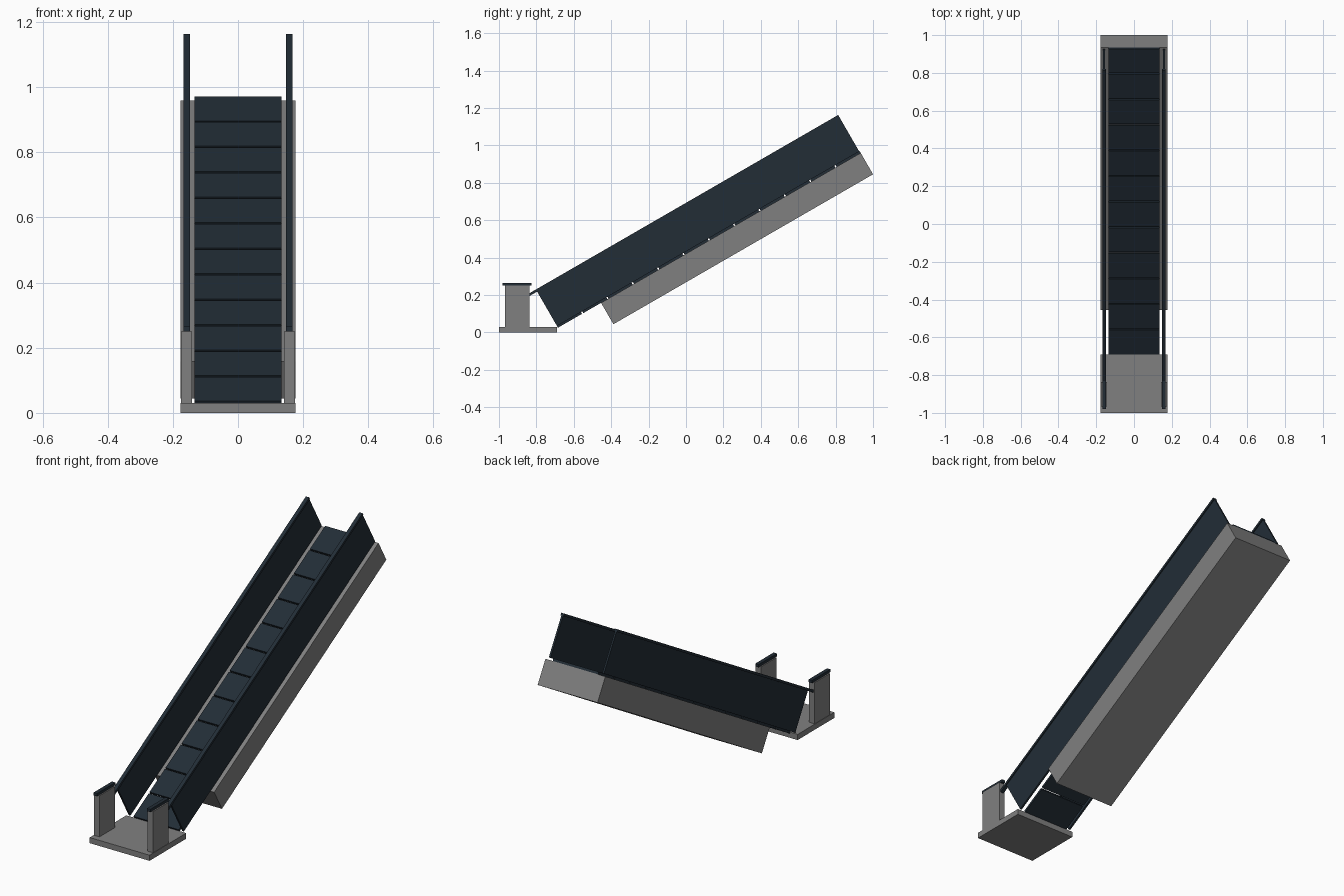
import bpy, math
from mathutils import Matrix, Vector

if "Cube" in bpy.data.objects:
    bpy.data.objects.remove(bpy.data.objects["Cube"])

def material(name, rgb):
    m = bpy.data.materials.new(name)
    m.diffuse_color = (*rgb, 1)
    m.use_nodes = True
    m.node_tree.nodes["Principled BSDF"].inputs["Base Color"].default_value = m.diffuse_color
    return m

grey = material("concrete grey", (0.216, 0.216, 0.216))
navy = material("dark navy", (0.016, 0.026, 0.037))

# Incline frame: local y runs up the slope, local z is normal to it
SLOPE = Matrix.Translation((0, -0.69, 0.035)) @ Matrix.Rotation(math.radians(30), 4, 'X')
FLAT = Matrix.Identity(4)

def box(name, x, y, z, mat, frame=FLAT):
    """Box from (min, max) ranges, placed in the given frame."""
    verts = [(a, b, c) for a in x for b in y for c in z]
    faces = [(0, 1, 3, 2), (4, 6, 7, 5), (0, 4, 5, 1),
             (2, 3, 7, 6), (0, 2, 6, 4), (1, 5, 7, 3)]
    mesh = bpy.data.meshes.new(name)
    mesh.from_pydata([frame @ Vector(v) for v in verts], [], faces)
    mesh.materials.append(mat)
    obj = bpy.data.objects.new(name, mesh)
    bpy.context.collection.objects.link(obj)
    return obj

# Lower landing and sloping truss
box("landing_plate", (-0.177, 0.177), (-1.0, -0.69), (0, 0.03), grey)
box("truss", (-0.177, 0.177), (0.266, 1.869), (-0.143, -0.011), grey, SLOPE)

# Row of step plates with narrow gaps
STEPS, LENGTH, GAP = 12, 1.869, 0.008
pitch = (LENGTH + GAP) / STEPS
for i in range(STEPS):
    start = i * pitch
    box(f"step_{i + 1}", (-0.134, 0.134), (start, start + pitch - GAP),
        (-0.011, 0.002), navy, SLOPE)

# Side panels, handrails and entry posts on both sides
for side, s in (("left", -1), ("right", 1)):
    def span(a, b):
        return tuple(sorted((s * a, s * b)))
    box(f"{side}_panel", span(0.153, 0.163), (0, 1.866), (0, 0.212), navy, SLOPE)
    box(f"{side}_handrail", span(0.148, 0.168), (-0.046, 1.866), (0.212, 0.225), navy, SLOPE)
    box(f"{side}_entry_post", span(0.142, 0.175), (-0.967, -0.837), (0.03, 0.25), grey)
    box(f"{side}_post_cap", span(0.148, 0.168), (-0.98, -0.825), (0.25, 0.265), navy)
